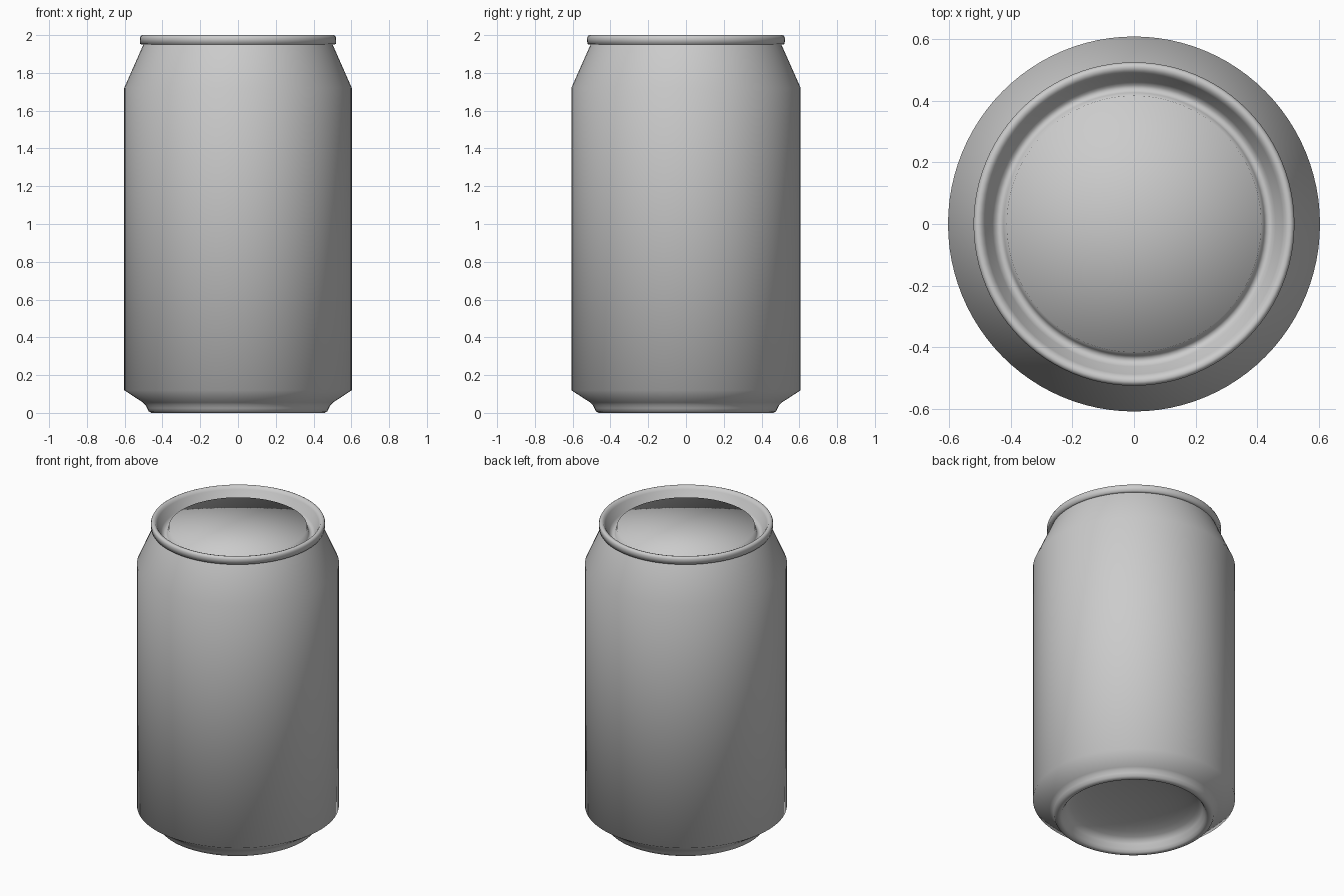
import bpy, bmesh, math

if "Cube" in bpy.data.objects:
    bpy.data.objects.remove(bpy.data.objects["Cube"])

SEGMENTS = 96
WIDTH_X, WIDTH_Y = 0.996, 1.004   # the can is very slightly oval

metal = bpy.data.materials.new("plain grey metal")
metal.diffuse_color = (0.6, 0.6, 0.6, 1)
metal.use_nodes = True
metal.node_tree.nodes["Principled BSDF"].inputs["Base Color"].default_value = metal.diffuse_color


def lathe(name, profile):
    """Revolve (radius, z) points around z; radius 0 makes a pole."""
    bm = bmesh.new()
    rings = []
    for r, z in profile:
        if r == 0:
            rings.append([bm.verts.new((0, 0, z))] * SEGMENTS)
        else:
            rings.append([bm.verts.new((r * WIDTH_X * math.cos(a), r * WIDTH_Y * math.sin(a), z))
                          for a in (2 * math.pi * i / SEGMENTS for i in range(SEGMENTS))])
    for lower, upper in zip(rings, rings[1:]):
        for i in range(SEGMENTS):
            j = (i + 1) % SEGMENTS
            corners = []
            for v in (lower[i], lower[j], upper[j], upper[i]):
                if v not in corners:
                    corners.append(v)
            bm.faces.new(corners).smooth = True
    mesh = bpy.data.meshes.new(name)
    bm.to_mesh(mesh)
    bm.free()
    mesh.materials.append(metal)
    obj = bpy.data.objects.new(name, mesh)
    bpy.context.collection.objects.link(obj)
    return obj


# Domed underside, standing ring, wall and sloping shoulder
dome = [(0.41 * math.sin(t), 0.05 + 0.08 * math.cos(t))
        for t in (math.pi / 2 * k / 8 for k in range(1, 9))]
lathe("can_body", [(0, 0.13)] + dome + [
    (0.425, 0.02), (0.435, 0.005), (0.445, 0.0), (0.46, 0.0), (0.475, 0.008),
    (0.483, 0.025), (0.492, 0.042), (0.505, 0.055), (0.605, 0.12),
    (0.605, 1.72), (0.503, 1.95)])

# Rolled rim, sunken groove and raised flat lid panel
lathe("can_lid", [
    (0.503, 1.95), (0.52, 1.952), (0.522, 1.985), (0.517, 1.996), (0.508, 2.0),
    (0.495, 1.996), (0.485, 1.98), (0.46, 1.925), (0.448, 1.91), (0.435, 1.908),
    (0.424, 1.918), (0.414, 1.96), (0, 1.962)])
